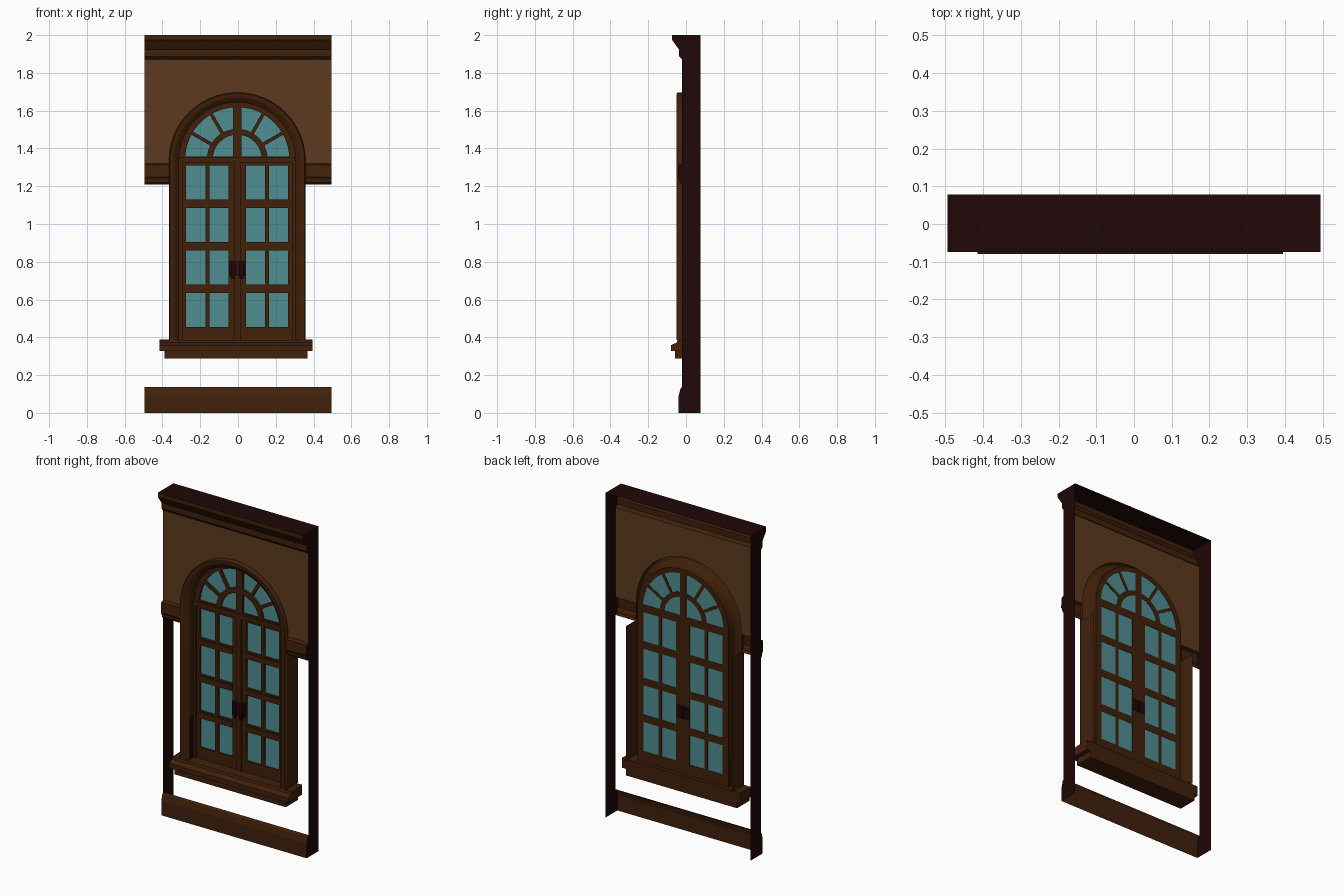
import bpy, bmesh, math
from mathutils import Vector

if "Cube" in bpy.data.objects:
    bpy.data.objects.remove(bpy.data.objects["Cube"])

CX, ZS = -0.004, 1.335          # window axis and arch spring height
HW = 0.495                      # half width of the wall bay
SY = 0.02                       # front plane of the recessed sash


def material(name, rgb):
    m = bpy.data.materials.new(name)
    m.diffuse_color = (*rgb, 1)
    m.use_nodes = True
    m.node_tree.nodes["Principled BSDF"].inputs["Base Color"].default_value = m.diffuse_color
    return m


WALL = material("brown plaster", (0.109, 0.042, 0.013))
TRIM = material("dark brown trim", (0.052, 0.015, 0.003))
DARK = material("maroon black", (0.014, 0.002, 0.002))
GLASS = material("teal glass", (0.080, 0.270, 0.290))


def mesh(name, verts, faces, mat, facing=None, smooth=False):
    bm = bmesh.new()
    vs = [bm.verts.new(v) for v in verts]
    for f in faces:
        bm.faces.new([vs[i] for i in f])
    bm.normal_update()
    if facing is None:
        bmesh.ops.recalc_face_normals(bm, faces=bm.faces)
    elif sum((f.normal.dot(Vector(facing)) * f.calc_area() for f in bm.faces)) < 0:
        bmesh.ops.reverse_faces(bm, faces=bm.faces)
    me = bpy.data.meshes.new(name)
    bm.to_mesh(me)
    bm.free()
    me.materials.append(mat)
    ob = bpy.data.objects.new(name, me)
    bpy.context.collection.objects.link(ob)
    if smooth:
        bpy.ops.object.select_all(action='DESELECT')
        ob.select_set(True)
        bpy.context.view_layer.objects.active = ob
        bpy.ops.object.shade_smooth_by_angle(angle=math.radians(40))
    return ob


def extrude_x(name, prof, x0, x1, mat, solid=False):
    """Run a (y, z) profile along x, as an open sheet or a closed solid."""
    n = len(prof)
    verts = [(x, y, z) for x in (x0, x1) for y, z in prof]
    faces = [(i, (i + 1) % n, n + (i + 1) % n, n + i) for i in range(n if solid else n - 1)]
    if solid:
        faces += [tuple(range(n)), tuple(range(n, 2 * n))]
    return mesh(name, verts, faces, mat, None if solid else (0, -1, 0))


def box(name, x0, x1, y0, y1, z0, z1, mat):
    return extrude_x(name, [(y0, z0), (y1, z0), (y1, z1), (y0, z1)], x0, x1, mat, True)


def side_sheet(name, s, x, y0, y1, z0, z1, mat, facing):
    return mesh(name, [(x, y0, z0), (x, y1, z0), (x, y1, z1), (x, y0, z1)],
                [(0, 1, 2, 3)], mat, (facing * s, 0, 0))


def flat(name, loops, y0, y1, mat):
    """Fill (x, z) loops, inner loops being holes, between depths y0 and y1."""
    cu = bpy.data.curves.new(name, 'CURVE')
    cu.dimensions, cu.fill_mode, cu.extrude = '2D', 'BOTH', (y1 - y0) / 2
    for loop in loops:
        sp = cu.splines.new('POLY')
        sp.points.add(len(loop) - 1)
        for p, (x, z) in zip(sp.points, loop):
            p.co = (x, z, 0, 1)
        sp.use_cyclic_u = True
    cu.materials.append(mat)
    ob = bpy.data.objects.new(name, cu)
    bpy.context.collection.objects.link(ob)
    ob.rotation_euler.x = math.pi / 2
    ob.location.y = (y0 + y1) / 2
    bpy.ops.object.select_all(action='DESELECT')
    ob.select_set(True)
    bpy.context.view_layer.objects.active = ob
    bpy.ops.object.convert(target='MESH')
    return ob


def arch(r, zb, n=32):
    """Round-headed outline from right foot over to left foot."""
    a = [math.pi * i / n for i in range(n + 1)]
    return ([(CX + r, zb)] + [(CX + r * math.cos(t), ZS + r * math.sin(t)) for t in a]
            + [(CX - r, zb)])


# mouldings across the bay, (y, z) from top to bottom
cornice = [(-0.074, 2.0), (-0.074, 1.975), (-0.04, 1.927), (-0.036, 1.923),
           (-0.036, 1.888), (-0.022, 1.872)]
belt = [(-0.022, 1.32), (-0.04, 1.312), (-0.044, 1.25), (-0.036, 1.238),
        (-0.033, 1.22), (-0.022, 1.21)]
base = [(-0.022, 0.137), (-0.03, 0.125), (-0.039, 0.09), (-0.039, 0.0)]
extrude_x("cornice", cornice, -HW, HW, TRIM)
extrude_x("base_course", base, -HW, HW, TRIM)
for s, side in ((-1, "left"), (1, "right")):
    xi = CX + s * 0.361
    extrude_x("belt_course_" + side, belt, min(s * HW, xi), max(s * HW, xi), TRIM)
    # side panel follows the silhouette of the mouldings
    outline = cornice + belt + base + [(0.078, 0.0), (0.078, 2.0)]
    mesh("side_panel_" + side, [(s * HW, y, z) for y, z in outline],
         [tuple(range(len(outline)))], DARK, (s, 0, 0))
    # deep outer return of the jamb, and dark lower part of the inner reveal
    side_sheet("jamb_return_" + side, s, xi, -0.022, 0.076, 0.385, 1.215, TRIM, 1)
    side_sheet("reveal_shadow_panel_" + side, s, CX + s * 0.308, -0.026, SY,
               0.388, 0.65, DARK, -1)
mesh("top_panel", [(-HW, -0.074, 2), (HW, -0.074, 2), (HW, 0.078, 2), (-HW, 0.078, 2)],
     [(0, 1, 2, 3)], DARK, (0, 0, 1))

# plaster wall with the arch cut out
flat("upper_wall", [[(-HW, 1.872), (-HW, 1.32), *reversed(arch(0.358, 1.32)),
                     (HW, 1.32), (HW, 1.872)]], -0.022, -0.022, WALL)

# moulded surround swept over the arch
prof = [(0.361, -0.022), (0.361, -0.043), (0.356, -0.049), (0.338, -0.049), (0.330, -0.045),
        (0.322, -0.036), (0.312, -0.032), (0.309, -0.028), (0.309, SY + 0.01)]
rows = [[(x, y, z) for x, z in arch(r, 0.385)] for r, y in prof]
n = len(rows[0])
mesh("arch_surround", [v for row in rows for v in row],
     [(k * n + i, k * n + i + 1, (k + 1) * n + i + 1, (k + 1) * n + i)
      for k in range(len(prof) - 1) for i in range(n - 1)], TRIM, (0, -1, 0), True)

# sill with apron
extrude_x("sill", [(0.06, 0.388), (-0.045, 0.385), (-0.05, 0.372), (-0.079, 0.358),
                   (-0.079, 0.328), (0.06, 0.328)], -0.415, 0.395, TRIM, True)
box("sill_apron", -0.39, 0.367, -0.059, 0.06, 0.288, 0.328, TRIM)


# pane outlines: four rows of lights plus the fanlight
def sector(s, r0, r1, a0, a1, g0, g1, zc=1.343):
    def arc(r):
        b0, b1 = a0 + math.asin(g0 / r), a1 - math.asin(g1 / r)
        return [(CX + s * r * math.cos(b0 + (b1 - b0) * i / 6),
                 zc + r * math.sin(b0 + (b1 - b0) * i / 6)) for i in range(7)]
    return arc(r1) + arc(r0)[::-1]


panes = []
row_z = [(0.455, 0.635), (0.68, 0.86), (0.905, 1.085), (1.13, 1.31)]
for s in (-1, 1):
    for z0, z1 in row_z:
        for a, b in ((0.046, 0.146), (0.168, 0.27)):
            panes.append([(CX + s * a, z0), (CX + s * b, z0), (CX + s * b, z1), (CX + s * a, z1)])
    for k in range(3):
        panes.append(sector(s, 0.16, 0.275, k * math.pi / 6, (k + 1) * math.pi / 6,
                            0.015 if k == 0 else 0.009, 0.022 if k == 2 else 0.009))
    panes.append(sector(s, 0.028, 0.13, 0, math.pi / 2, 0.015, 0.022))

flat("window_sash", [arch(0.311, 0.385)] + panes, SY, SY + 0.015, TRIM)
for i, p in enumerate(panes):
    flat("glass_pane_%02d" % i, [p], SY + 0.013, SY + 0.013, GLASS)

# raised rails, stiles, transom and meeting bead
for i in range(3):
    z0, z1 = row_z[i][1] + 0.008, row_z[i + 1][0] - 0.008
    for s in (-1, 1):
        a, b = sorted((CX + s * 0.046, CX + s * 0.285))
        box("rail", a, b, SY - 0.006, SY + 0.001, z0, z1, TRIM)
for s in (-1, 1):
    a, b = sorted((CX + s * 0.291, CX + s * 0.3075))
    box("outer_frame", a, b, SY - 0.01, SY + 0.001, 0.385, 1.335, TRIM)
box("transom", CX - 0.307, CX + 0.307, SY - 0.012, SY + 0.001, 1.325, 1.352, TRIM)
box("meeting_bead", CX - 0.018, CX + 0.018, SY - 0.01, SY + 0.001, 0.385, 1.325, TRIM)

# pair of latch plates with pulls
for s in (-1, 1):
    a, b = sorted((CX + s * 0.001, CX + s * 0.042))
    box("latch_plate", a, b, SY - 0.014, SY + 0.016, 0.725, 0.805, DARK)
    a, b = sorted((CX + s * 0.012, CX + s * 0.032))
    box("latch_pull", a, b, SY - 0.024, SY - 0.013, 0.71, 0.785, DARK)
